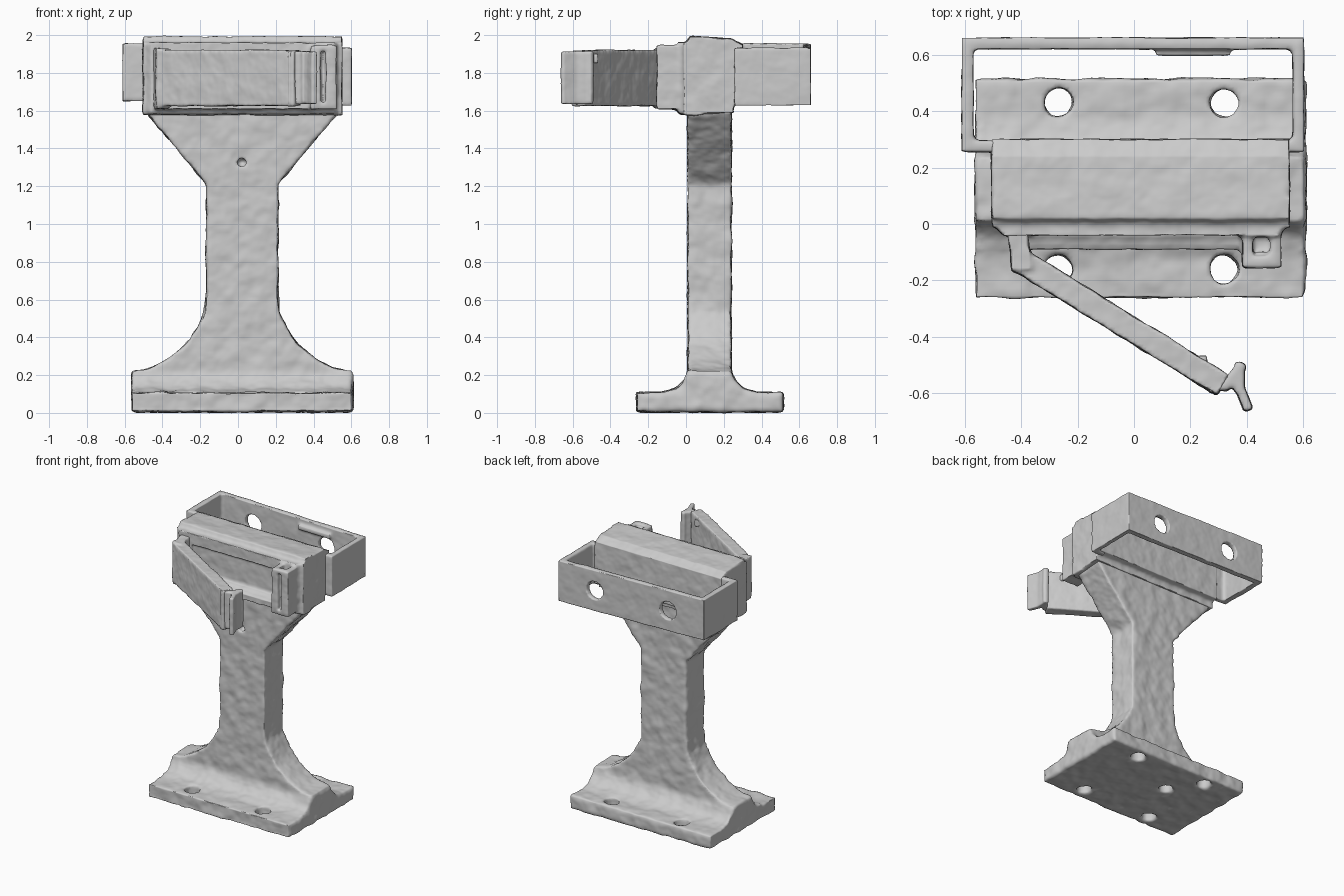
import bpy, bmesh, math
from mathutils import Vector

if "Cube" in bpy.data.objects:
    bpy.data.objects.remove(bpy.data.objects["Cube"])

noise = bpy.data.textures.new("rough_cast", 'CLOUDS')
noise.noise_scale = 0.09


def prism(bm, pts, a, b, axis):
    """Extrude a 2D profile from a to b along the given axis."""
    def place(p, t):
        return {'x': (t, p[0], p[1]), 'y': (p[0], t, p[1]), 'z': (p[0], p[1], t)}[axis]
    lo = [bm.verts.new(place(p, a)) for p in pts]
    hi = [bm.verts.new(place(p, b)) for p in pts]
    n = len(pts)
    faces = [bm.faces.new(lo), bm.faces.new(hi)]
    faces += [bm.faces.new((lo[i], lo[(i + 1) % n], hi[(i + 1) % n], hi[i])) for i in range(n)]
    bmesh.ops.recalc_face_normals(bm, faces=faces)


def box(bm, x0, x1, y0, y1, z0, z1):
    prism(bm, [(x0, y0), (x1, y0), (x1, y1), (x0, y1)], z0, z1, 'z')


def walls(bm, path, t, z0, z1):
    """Upright walls of thickness t following a plan polyline."""
    for p, q in zip(path, path[1:]):
        p, q = Vector(p), Vector(q)
        d = (q - p).normalized() * t / 2
        s = Vector((-d.y, d.x))
        prism(bm, [p - d - s, q + d - s, q + d + s, p - d + s], z0, z1, 'z')


def disc(cx, cy, r, n=20):
    return [(cx + r * math.cos(2 * math.pi * i / n), cy + r * math.sin(2 * math.pi * i / n))
            for i in range(n)]


def make(name, bm):
    me = bpy.data.meshes.new(name)
    bm.to_mesh(me)
    bm.free()
    ob = bpy.data.objects.new(name, me)
    bpy.context.collection.objects.link(ob)
    return ob


def finish(name, bm, voxel, rough, cut=None):
    """Fuse the solids, drill holes, and give a worn smooth surface."""
    ob = make(name, bm)
    bpy.context.view_layer.objects.active = ob
    cutter = make(name + "_holes", cut) if cut else None

    def fuse():
        m = ob.modifiers.new("fuse", 'REMESH')
        m.mode = 'VOXEL'
        m.voxel_size = voxel
        m.use_smooth_shade = True
    fuse()
    if cutter:
        cutter.hide_render = True
        m = ob.modifiers.new("holes", 'BOOLEAN')
        m.operation = 'DIFFERENCE'
        m.solver = 'EXACT'
        m.object = cutter
        fuse()
    m = ob.modifiers.new("rough", 'DISPLACE')
    m.texture = noise
    m.strength = rough
    m.mid_level = 0.5
    for m in list(ob.modifiers):
        bpy.ops.object.modifier_apply(modifier=m.name)
    if cutter:
        bpy.data.objects.remove(cutter)
    return ob


# pedestal: base plate, filleted saddle, flared column
bm = bmesh.new()
box(bm, -0.56, 0.61, -0.26, 0.515, 0.005, 0.108)
prism(bm, [(-0.12, 0.06), (-0.12, 0.11), (-0.05, 0.13), (-0.01, 0.17), (0.015, 0.22),
           (0.235, 0.22), (0.26, 0.17), (0.30, 0.13), (0.37, 0.11), (0.37, 0.06)],
      -0.56, 0.61, 'x')
half = [(0.585, 0.08), (0.585, 0.22), (0.49, 0.235), (0.40, 0.28), (0.30, 0.36), (0.23, 0.46),
        (0.20, 0.53), (0.19, 0.62), (0.19, 1.21), (0.33, 1.38), (0.50, 1.58), (0.50, 1.64)]
cx = 0.022
prism(bm, [(cx + x, z) for x, z in half] + [(cx - x, z) for x, z in reversed(half)],
      0.01, 0.24, 'y')
cut = bmesh.new()
for x in (-0.27, 0.32):
    for y in (-0.16, 0.43):
        prism(cut, disc(x, y, 0.052), -0.1, 0.2, 'z')
prism(cut, disc(-0.11, 0.21, 0.05), -0.1, 0.09, 'z')
prism(cut, disc(0.02, 1.325, 0.022), -0.1, 0.06, 'y')
finish("pedestal", bm, 0.013, 0.02, cut)

# head block: stepped top, recessed front with upper lip and lower ledge, latch socket
bm = bmesh.new()
prism(bm, [(-0.01, 1.58), (0.01, 1.575), (0.25, 1.59), (0.25, 1.63), (0.30, 1.64),
           (0.30, 1.95), (0.24, 1.98), (0.02, 1.995), (0.005, 1.965), (-0.01, 1.96)],
      -0.505, 0.55, 'x')
prism(bm, [(-0.505, 0.01), (-0.465, -0.04), (0.515, -0.04), (0.55, 0.01)], 1.58, 1.96, 'z')
prism(bm, [(0.0, 1.60), (-0.09, 1.61), (-0.09, 1.655), (-0.03, 1.67), (0.0, 1.67)],
      -0.44, 0.51, 'x')
box(bm, 0.385, 0.52, -0.155, -0.02, 1.61, 1.945)
cut = bmesh.new()
box(cut, 0.42, 0.485, -0.115, -0.045, 1.64, 2.1)
box(cut, 0.437, 0.465, -0.3, -0.10, 1.64, 1.92)
box(cut, -0.36, 0.37, -0.3, -0.02, 1.675, 1.88)
finish("head_block", bm, 0.01, 0.012, cut)

# rear bracket: open rectangular loop with two bolt holes in the back wall
bm = bmesh.new()
walls(bm, [(-0.48, 0.275), (-0.59, 0.275), (-0.59, 0.64), (0.582, 0.64),
           (0.582, 0.275), (0.53, 0.275)], 0.04, 1.64, 1.945)
box(bm, 0.08, 0.34, 0.595, 0.625, 1.87, 1.90)
cut = bmesh.new()
for x in (-0.31, 0.30):
    prism(cut, disc(x, 1.79, 0.066), 0.55, 0.75, 'y')
bracket = finish("rear_bracket", bm, 0.01, 0.008, cut)
for v in bracket.data.vertices:
    v.co.z -= 0.02 * v.co.x

# swinging gate with hinge
bm = bmesh.new()
walls(bm, [(-0.41, -0.05), (-0.40, -0.13)], 0.07, 1.61, 1.93)
walls(bm, [(-0.37, -0.15), (0.28, -0.55)], 0.085, 1.625, 1.92)
finish("gate", bm, 0.01, 0.012)

# bent latch hook at the gate tip
bm = bmesh.new()
walls(bm, [(0.28, -0.58), (0.325, -0.57), (0.375, -0.51), (0.375, -0.58), (0.40, -0.645)],
      0.034, 1.635, 1.915)
box(bm, 0.21, 0.26, -0.51, -0.465, 1.85, 1.90)
finish("latch_hook", bm, 0.009, 0.008)
